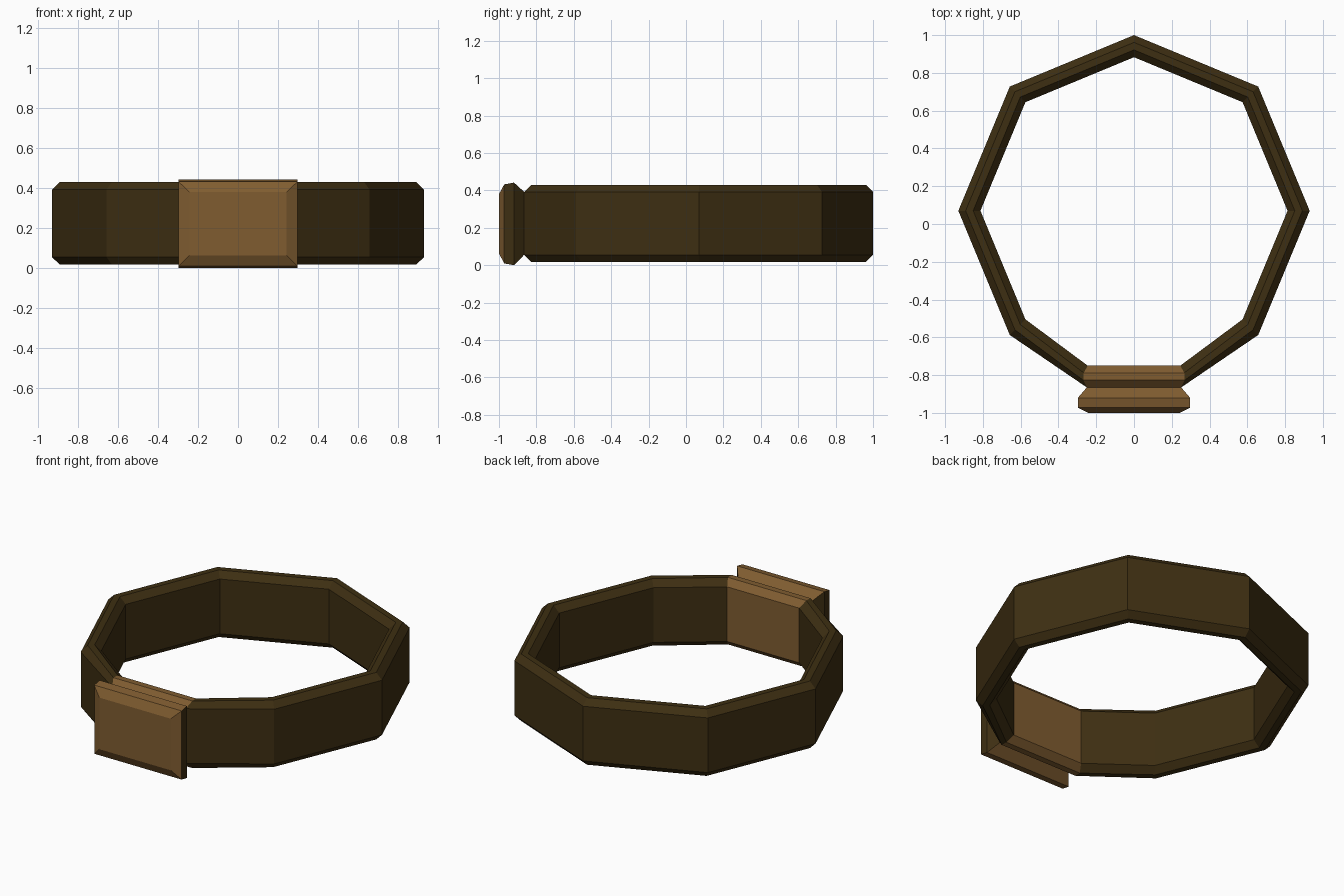
import bpy
import bmesh
from math import sin, cos, radians

old = bpy.data.objects.get("Cube")
if old:
    bpy.data.objects.remove(old, do_unlink=True)


def make_material(name, color):
    mat = bpy.data.materials.new(name)
    mat.use_nodes = True
    mat.diffuse_color = color
    mat.node_tree.nodes["Principled BSDF"].inputs["Base Color"].default_value = color
    return mat


dark = make_material("dark_brown", (0.048, 0.028, 0.006, 1))
light = make_material("light_brown", (0.215, 0.108, 0.03, 1))

# Chamfered band section: (inward fraction, height), outer face last
LOW, HIGH, CH = 0.018, 0.43, 0.038
section = [(0, HIGH - CH), (0.33, HIGH), (0.67, HIGH), (1, HIGH - CH),
           (1, LOW + CH), (0.67, LOW), (0.33, LOW), (0, LOW + CH)]
N = len(section)

# Octagonal path with its front corner flattened into a straight segment
CY, R_OUT, R_IN = 0.07, 0.93, 0.813
stations = []
for k in range(-3, 4):
    a = radians(45 * k)
    stations.append([(R * sin(a), CY + R * cos(a)) for R in (R_OUT, R_IN)])
stations.append([(0.25, -0.865), (0.245, -0.75)])
stations.insert(0, [(-0.25, -0.865), (-0.245, -0.75)])

bm = bmesh.new()
rings = []
for i, (outer, inner) in enumerate(stations):
    ring = []
    for t, z in section:
        x = outer[0] + (inner[0] - outer[0]) * t
        y = outer[1] + (inner[1] - outer[1]) * t
        if i in (0, len(stations) - 1) and 0 < t < 1:
            x *= 1.08
        ring.append(bm.verts.new((x, y, z)))
    rings.append(ring)

# Band: the front segment is light, and its outer face is left open for the plate
for i, ring in enumerate(rings):
    following = rings[(i + 1) % len(rings)]
    front = i == len(rings) - 1
    for j in range(N):
        if front and j == N - 1:
            continue
        k = (j + 1) % N
        face = bm.faces.new((ring[j], following[j], following[k], ring[k]))
        face.material_index = int(front)

# Front plate grown from the open face: (half width, y, bottom, top)
left, right = rings[-1], rings[0]
previous = [right[-1], left[-1], left[0], right[0]]
plate_steps = [(0.297, -0.92, 0.0, 0.442), (0.297, -0.972, 0.01, 0.432),
               (0.243, -1.0, 0.063, 0.38)]
for step, (w, y, lo, hi) in enumerate(plate_steps):
    loop = [bm.verts.new(p) for p in ((-w, y, lo), (w, y, lo), (w, y, hi), (-w, y, hi))]
    for j in range(4):
        k = (j + 1) % 4
        face = bm.faces.new((previous[j], previous[k], loop[k], loop[j]))
        side = j in (1, 3)
        face.material_index = int(step == 2 or not side)
    previous = loop
bm.faces.new(previous).material_index = 1

bmesh.ops.recalc_face_normals(bm, faces=bm.faces)
mesh = bpy.data.meshes.new("banded_ring")
bm.to_mesh(mesh)
bm.free()
mesh.materials.append(dark)
mesh.materials.append(light)
obj = bpy.data.objects.new("banded_ring", mesh)
bpy.context.collection.objects.link(obj)
